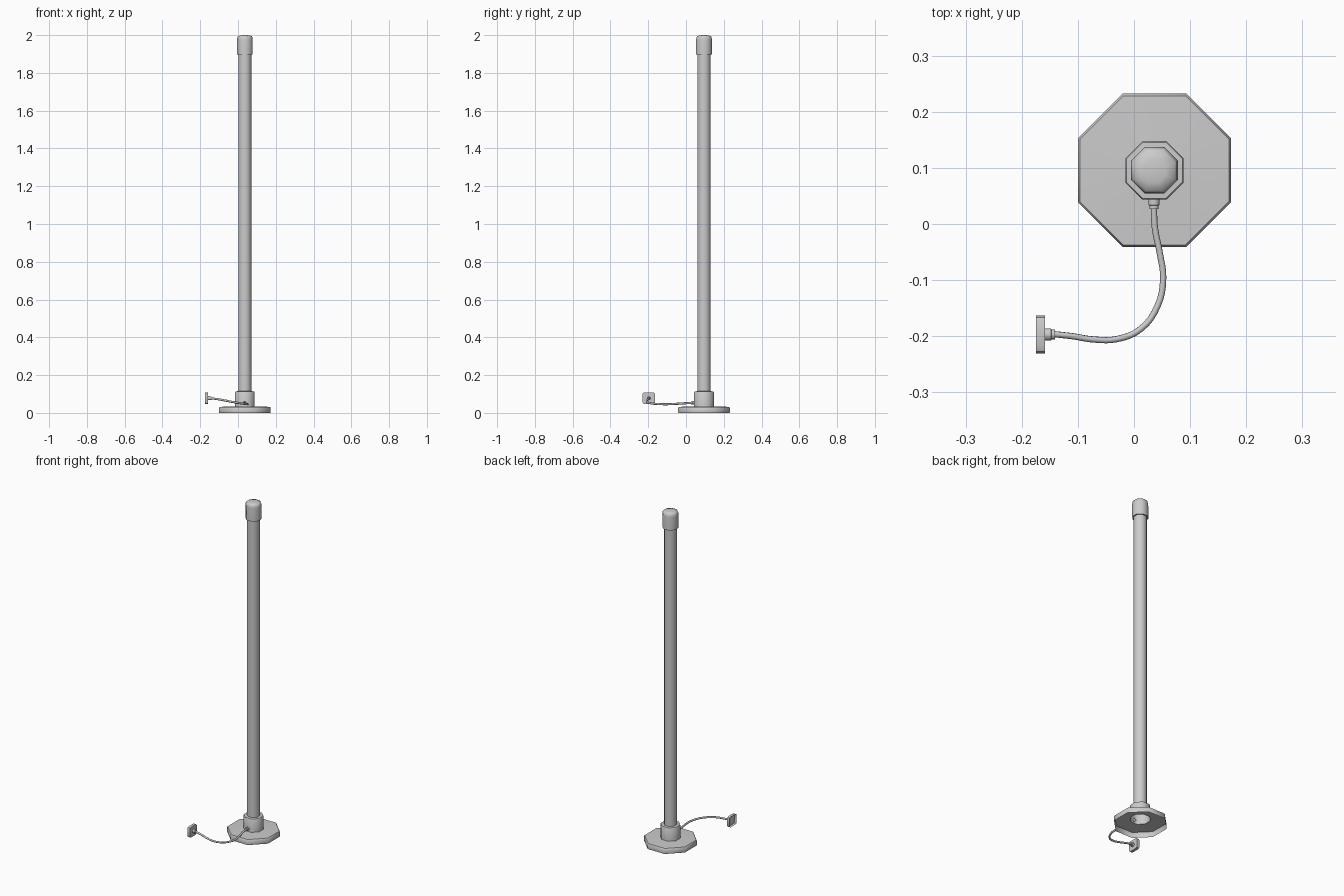
import bpy, bmesh, math
from mathutils import Matrix, Vector

if "Cube" in bpy.data.objects:
    bpy.data.objects.remove(bpy.data.objects["Cube"])

CX, CY = 0.0365, 0.0955          # pole axis
SIDES = 8


def finish(name, bm, angle=50):
    me = bpy.data.meshes.new(name)
    bmesh.ops.recalc_face_normals(bm, faces=bm.faces)
    bm.to_mesh(me)
    bm.free()
    ob = bpy.data.objects.new(name, me)
    bpy.context.collection.objects.link(ob)
    bpy.ops.object.select_all(action='DESELECT')
    ob.select_set(True)
    bpy.context.view_layer.objects.active = ob
    bpy.ops.object.shade_smooth_by_angle(angle=math.radians(angle))
    return ob


def lathe(name, profile, mat=Matrix.Translation((CX, CY, 0)), cap_end=False):
    """Octagonal rings (radius, height) joined into an open shell."""
    bm = bmesh.new()
    rings = []
    for r, z in profile:
        ring = []
        for i in range(SIDES):
            a = math.tau * (i + 0.5) / SIDES
            ring.append(bm.verts.new(mat @ Vector((r * math.cos(a), r * math.sin(a), z))))
        rings.append(ring)
    for a, b in zip(rings, rings[1:]):
        for i in range(SIDES):
            j = (i + 1) % SIDES
            bm.faces.new((a[i], a[j], b[j], b[i]))
    if cap_end:
        bm.faces.new(rings[-1])
    return finish(name, bm)


# Floor flange, open underneath, running up into the collar
lathe("base_flange", [(0.147, 0), (0.148, 0.004), (0.148, 0.026), (0.144, 0.032), (0.056, 0.035)])
lathe("pole_collar", [(0.0563, 0.034), (0.0563, 0.110), (0.054, 0.114), (0.036, 0.115)])

# Pole and rounded top cap
lathe("pole", [(0.037, 0.113), (0.037, 1.905)])
lathe("top_cap", [(0.036, 1.897), (0.045, 1.897), (0.045, 1.975), (0.0435, 1.988),
                  (0.039, 1.995), (0.022, 1.999), (0.005, 2.0)], cap_end=True)

# Sockets where the cable enters the collar and the wall plate
PZ = 0.078
to_front = Matrix.Translation((CX - 0.001, 0.046, 0.053)) @ Matrix.Rotation(math.pi / 2, 4, 'X')
lathe("collar_socket", [(0.0105, 0), (0.0105, 0.012), (0.009, 0.013), (0.009, 0.019), (0.004, 0.019)],
      to_front)
to_right = Matrix.Translation((-0.160, -0.197, PZ)) @ Matrix.Rotation(math.pi / 2, 4, 'Y')
lathe("plate_socket", [(0.0115, 0), (0.0115, 0.012), (0.0095, 0.013), (0.0095, 0.019), (0.004, 0.019)],
      to_right)

# Wall plate with clipped corners and a hollow back
bm = bmesh.new()
bmesh.ops.create_cube(bm, size=1, matrix=Matrix.Translation((-0.1668, -0.197, PZ))
                      @ Matrix.Diagonal((0.0165, 0.067, 0.062, 1)))
corners = [e for e in bm.edges if abs(e.verts[0].co.x - e.verts[1].co.x) > 0.01]
bmesh.ops.bevel(bm, geom=corners, offset=0.011, segments=2, profile=0.5, affect='EDGES')
back = min(bm.faces, key=lambda f: f.calc_center_median().x)
bmesh.ops.inset_region(bm, faces=[back], thickness=0.004)
for v in back.verts:
    v.co.x += 0.011
finish("wall_plate", bm, 40)

# Cable sweeping from the collar to the plate
path = [(0.0355, 0.032, 0.053), (0.037, -0.005, 0.051), (0.046, -0.052, 0.048),
        (0.052, -0.097, 0.046), (0.042, -0.146, 0.047), (0.012, -0.187, 0.051),
        (-0.030, -0.205, 0.058), (-0.070, -0.206, 0.066), (-0.110, -0.200, 0.073),
        (-0.146, -0.196, 0.078)]
cu = bpy.data.curves.new("cable", 'CURVE')
cu.dimensions = '3D'
cu.bevel_depth = 0.0056
cu.bevel_resolution = 2
cu.resolution_u = 4
sp = cu.splines.new('BEZIER')
sp.bezier_points.add(len(path) - 1)
for p, co in zip(sp.bezier_points, path):
    p.co = co
    p.handle_left_type = p.handle_right_type = 'AUTO'
cable = bpy.data.objects.new("cable", cu)
bpy.context.collection.objects.link(cable)
bpy.ops.object.select_all(action='DESELECT')
cable.select_set(True)
bpy.context.view_layer.objects.active = cable
bpy.ops.object.convert(target='MESH')
bpy.ops.object.shade_smooth_by_angle(angle=math.radians(50))
